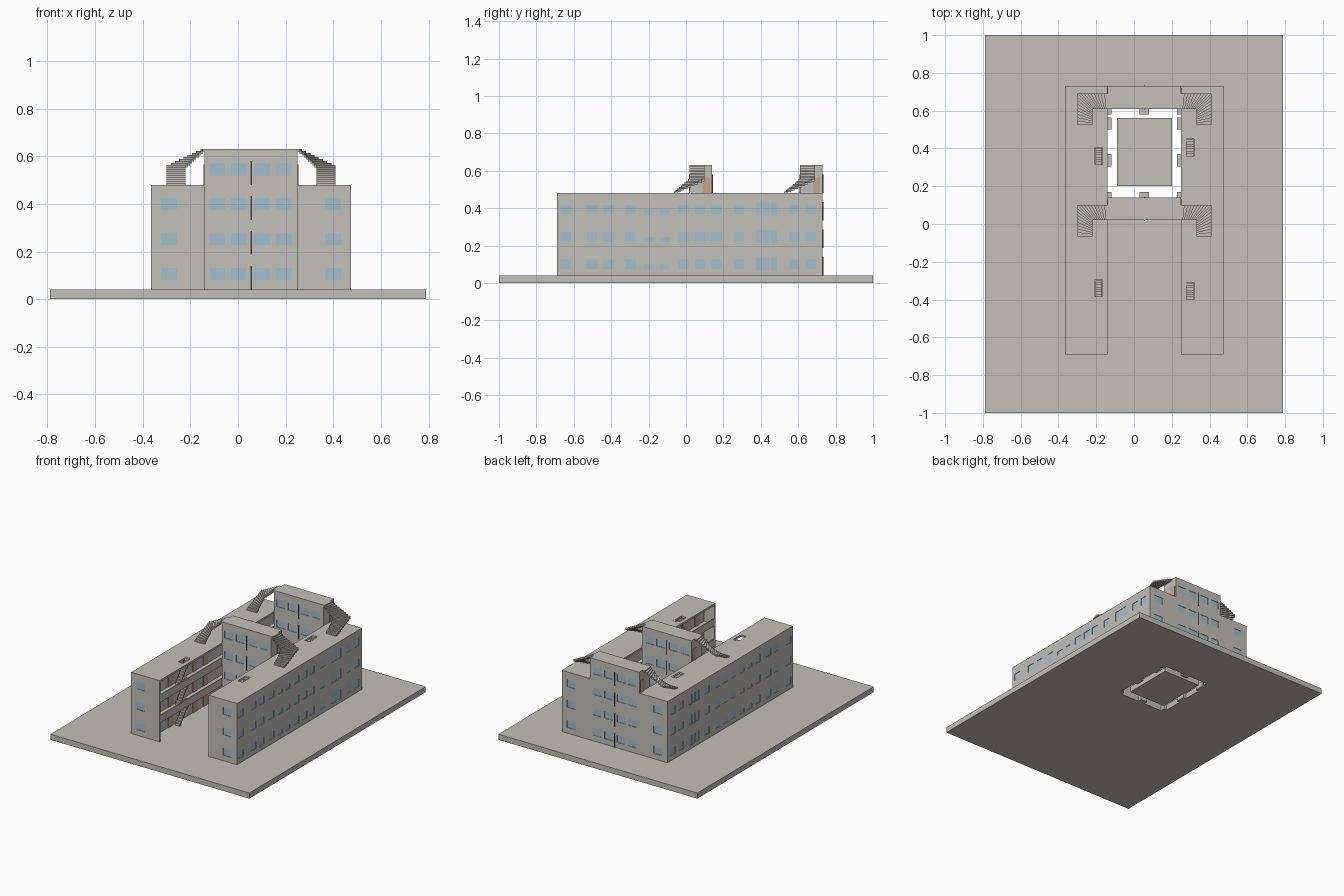
import bpy
import bmesh

if "Cube" in bpy.data.objects:
    bpy.data.objects.remove(bpy.data.objects["Cube"], do_unlink=True)


def material(name, rgb):
    m = bpy.data.materials.new(name)
    m.use_nodes = True
    m.diffuse_color = (*rgb, 1)
    m.node_tree.nodes["Principled BSDF"].inputs["Base Color"].default_value = (*rgb, 1)
    return m


concrete = material("concrete", (0.54, 0.525, 0.49))
glass = material("window_blue", (0.37, 0.52, 0.60))
wood = material("door_brown", (0.52, 0.39, 0.28))
dark = material("dark_gap", (0.06, 0.06, 0.06))

MID = 0.055                       # symmetry line of the building
GROUND, ROOF, TOP = 0.04, 0.48, 0.63
STOREY = (ROOF - GROUND) / 3
INNER, ROOM, OUTER = 0.195, 0.275, 0.42   # wing offsets from the symmetry line
FRONT, BACK = -0.69, 0.73
BARS = ((0.02, 0.14), (0.61, 0.73))


def add_prism(bm, bottom, z0, z1):
    """Upright prism over a four-cornered footprint."""
    lo = [bm.verts.new((x, y, z0)) for x, y in bottom]
    hi = [bm.verts.new((x, y, z1)) for x, y in bottom]
    bm.faces.new(lo[::-1])
    bm.faces.new(hi)
    for i in range(4):
        j = (i + 1) % 4
        bm.faces.new((lo[i], lo[j], hi[j], hi[i]))


def finish(name, bm, mat):
    bmesh.ops.recalc_face_normals(bm, faces=bm.faces[:])
    me = bpy.data.meshes.new(name)
    bm.to_mesh(me)
    bm.free()
    me.materials.append(mat)
    ob = bpy.data.objects.new(name, me)
    bpy.context.scene.collection.objects.link(ob)
    return ob


def boxes(name, items, mat=concrete):
    bm = bmesh.new()
    for x0, x1, y0, y1, z0, z1 in items:
        x0, x1 = sorted((x0, x1))
        y0, y1 = sorted((y0, y1))
        add_prism(bm, ((x0, y0), (x1, y0), (x1, y1), (x0, y1)), z0, z1)
    return finish(name, bm, mat)


def cut(ob, items):
    """Subtract boxes and keep the plain result."""
    tool = boxes("cutter", items)
    tool.hide_render = True
    mod = ob.modifiers.new("cut", "BOOLEAN")
    mod.operation, mod.solver, mod.object = "DIFFERENCE", "EXACT", tool
    graph = bpy.context.evaluated_depsgraph_get()
    me = bpy.data.meshes.new_from_object(ob.evaluated_get(graph))
    ob.modifiers.clear()
    ob.data = me
    bpy.data.objects.remove(tool, do_unlink=True)


def windows(ob, specs):
    """Recess windows: (axis, face position, outward sign, a0, a1, z0, z1)."""
    holes, panes = [], []
    for axis, p, s, a0, a1, z0, z1 in specs:
        for out, d0, d1 in ((holes, 0.01, -0.008), (panes, -0.003, -0.0079)):
            span = (p + s * d0, p + s * d1)
            out.append((*span, a0, a1, z0, z1) if axis == "x" else (a0, a1, *span, z0, z1))
    cut(ob, holes)
    boxes(ob.name + "_glass", panes, glass)


# Ground slab with an open ring around the courtyard island
slab = boxes("ground_slab", [(-0.79, 0.79, -1, 1, 0, GROUND)])
cut(slab, [(MID - INNER, MID + INNER, 0.14, 0.61, -0.1, 0.1)])
boxes("courtyard_floor", [(-0.09, 0.20, 0.20, 0.56, 0, GROUND)])
steps = [(MID - 0.025, MID + 0.025, y, y + 0.03, 0, GROUND) for y in (0.14, 0.58)]
for s in (-1, 1):
    x0, x1 = MID + s * INNER, MID + s * (INNER - 0.022)
    steps += [(x0, x1, y, y + 0.065, 0, GROUND) for y in (0.305, 0.50)]
    steps += [(x0, x1, y, y + 0.03, 0, GROUND) for y in (0.14, 0.58)]
boxes("courtyard_thresholds", steps)

# Cross blocks with window rows on front and back
for label, (y0, y1) in zip(("front", "back"), BARS):
    block = boxes(label + "_block", [(MID - INNER, MID + INNER, y0, y1, GROUND, TOP)])
    specs, slits, doors = [], [], []
    for y, s in ((y0, -1), (y1, 1)):
        for floor in range(4):
            z = GROUND + floor * STOREY
            for off in (-0.142, -0.052, 0.047, 0.137):
                specs.append(("y", y, s, MID + off - 0.033, MID + off + 0.033, z + 0.04, z + 0.09))
            slits.append((MID - 0.003, MID + 0.003, y, y + s * 0.004, z, z + 0.1))
    windows(block, specs)
    boxes(label + "_block_slits", slits, dark)
    for s in (-1, 1):
        x = MID + s * INNER
        doors.append((x, x + s * 0.004, y0 + 0.068, y0 + 0.11, ROOF, ROOF + 0.085))
    boxes(label + "_block_roof_doors", doors, wood)

# Side window rhythm: start, width, bottom and height above each floor
plain = [(y, 0.058, 0.035, 0.05) for y in
         (-0.67, -0.53, -0.44, -0.325, -0.042, 0.048, 0.134, 0.256, 0.55, 0.64)]
small = [(y, 0.054, 0.032, 0.028) for y in (-0.225, -0.14)]
tall = [(y, 0.035, 0.028, 0.068) for y in (0.375, 0.415, 0.455)]

# Wings with open galleries on the inner side
for label, s, hatches in (("left", 1, (-0.355, 0.405)), ("right", -1, (-0.34, 0.36))):
    def X(u):
        return MID + s * u

    room = boxes(label + "_wing_rooms", [(X(ROOM), X(OUTER), FRONT, BACK, GROUND, ROOF)])
    specs, doors, floors, rails = [], [], [], []
    for floor in range(3):
        z = GROUND + floor * STOREY
        for y, w, b, h in plain + small + tall:
            specs.append(("x", X(OUTER), s, y, y + w - 0.003, z + b, z + b + h))
        for y, side in ((FRONT, -1), (BACK, 1)):
            a0, a1 = sorted((X(0.31), X(0.378)))
            specs.append(("y", y, side, a0, a1, z + 0.04, z + 0.09))
        for y in (-0.62, -0.48, -0.2, -0.08, 0.2, 0.52):
            doors.append((X(ROOM), X(ROOM - 0.004), y, y + 0.05, z, z + 0.09))
        floors.append((X(INNER), X(ROOM), FRONT, BACK, z + STOREY - 0.014, z + STOREY))
        if floor:
            for y0, y1 in ((FRONT, BARS[0][0]), (BARS[0][1], BARS[1][0])):
                rails.append((X(INNER), X(INNER + 0.006), y0, y1, z, z + 0.04))
    windows(room, specs)
    boxes(label + "_gallery_doors", doors, wood)
    boxes(label + "_gallery_rails", rails)
    deck = boxes(label + "_gallery_floors", floors)
    cut(deck, [(X(0.222), X(0.262), y - 0.045, y + 0.045, 0.1, 0.6) for y in hatches])
    boxes(label + "_gallery_ends", [
        (X(INNER), X(ROOM), y0, y1, GROUND, ROOF)
        for y0, y1 in ((FRONT, FRONT + 0.012), (BACK - 0.012, BACK))])

    # Gallery stairs climbing to the roof hatches
    treads, n = [], 10
    for y in hatches:
        for floor in range(3):
            for i in range(n):
                z = GROUND + floor * STOREY + STOREY * i / n
                ya = y - 0.08 + 0.12 * i / n
                treads.append((X(0.224), X(0.26), ya, ya + 0.014, z, z + STOREY / n))
    boxes(label + "_gallery_stairs", treads)

    # Mitred roof stairs turning up to the raised blocks
    for name, (y0, _) in zip(("front", "back"), BARS):
        bm, n = bmesh.new(), 9
        start, bend = y0 - 0.085, y0 + 0.08
        mid_z = ROOF + 0.075
        flights = (((0.355, start), (0.355, bend), (0.275, start), (0.275, y0), ROOF),
                   ((0.355, bend), (INNER, bend), (0.275, y0), (INNER, y0), mid_z))
        for oa, ob_, ia, ib, z in flights:
            def along(a, b, t):
                return (X(a[0] + (b[0] - a[0]) * t), a[1] + (b[1] - a[1]) * t)
            for i in range(n):
                t0, t1 = i / n, (i + 1) / n
                quad = (along(oa, ob_, t0), along(oa, ob_, t1),
                        along(ia, ib, t1), along(ia, ib, t0))
                rise = (TOP - mid_z) / n
                add_prism(bm, quad, z + rise * i - 0.003, z + rise * (i + 1))
        finish(label + "_" + name + "_roof_stair", bm, concrete)
